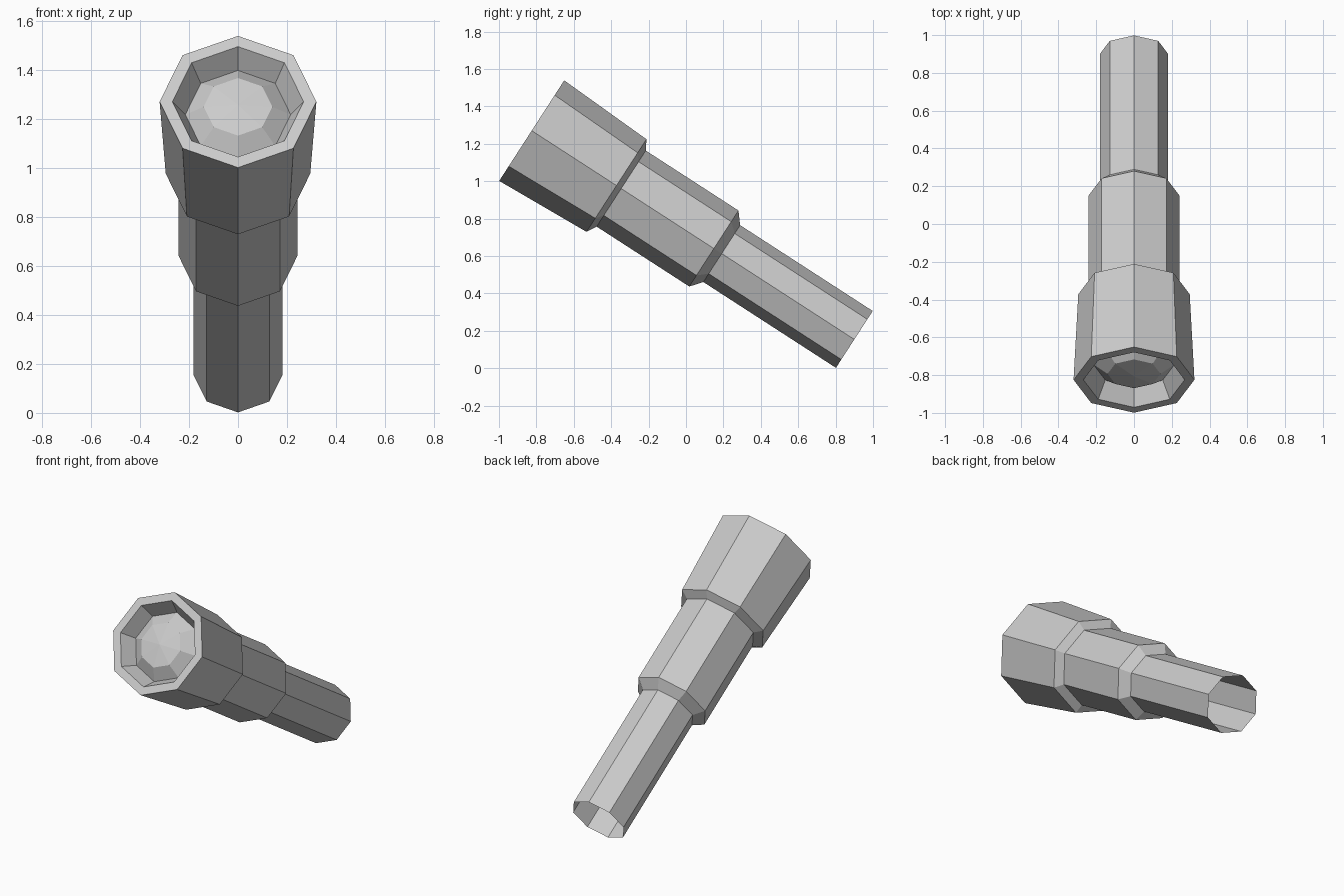
import bpy, bmesh
from math import sin, cos, tau
from mathutils import Vector

if "Cube" in bpy.data.objects:
    bpy.data.objects.remove(bpy.data.objects["Cube"])

FRONT = Vector((0, -0.825, 1.27))      # centre of the wide rim
BACK = Vector((0, 0.90, 0.154))        # centre of the eyepiece end
AXIS = (BACK - FRONT).normalized()
SIDE = Vector((1, 0, 0))
UP = SIDE.cross(AXIS)
if UP.z < 0:
    UP = -UP
LENGTH = (BACK - FRONT).length
SIDES = 8


def lathe(name, profile):
    """Revolve (distance along axis, radius) points into an octagonal skin."""
    bm = bmesh.new()
    rings = []
    for t, r in profile:
        centre = FRONT + AXIS * t
        if r == 0:
            rings.append([bm.verts.new(centre)] * SIDES)
        else:
            rings.append([bm.verts.new(centre + r * (SIDE * sin(tau * i / SIDES) + UP * cos(tau * i / SIDES)))
                          for i in range(SIDES)])
    for a, b in zip(rings, rings[1:]):
        for i in range(SIDES):
            j = (i + 1) % SIDES
            corners = list(dict.fromkeys((a[i], a[j], b[j], b[i])))
            bm.faces.new(corners)
    bmesh.ops.recalc_face_normals(bm, faces=bm.faces)
    mesh = bpy.data.meshes.new(name)
    bm.to_mesh(mesh)
    bm.free()
    obj = bpy.data.objects.new(name, mesh)
    bpy.context.collection.objects.link(obj)
    return obj


# Stepped tube: recess wall, front rim, three sections, open back
lathe("telescope_tube", [
    (0.097, 0.215), (0.0, 0.268), (0.0, 0.32),
    (0.54, 0.295), (0.57, 0.242),
    (1.16, 0.242), (1.21, 0.181),
    (LENGTH, 0.181),
])

# Shallow domed front lens
lens = lathe("front_lens", [(0.022, 0), (0.038, 0.14), (0.097, 0.215)])
# Face the open dome outward, towards the front
if lens.data.polygons[0].normal.dot(AXIS) > 0:
    lens.data.flip_normals()
